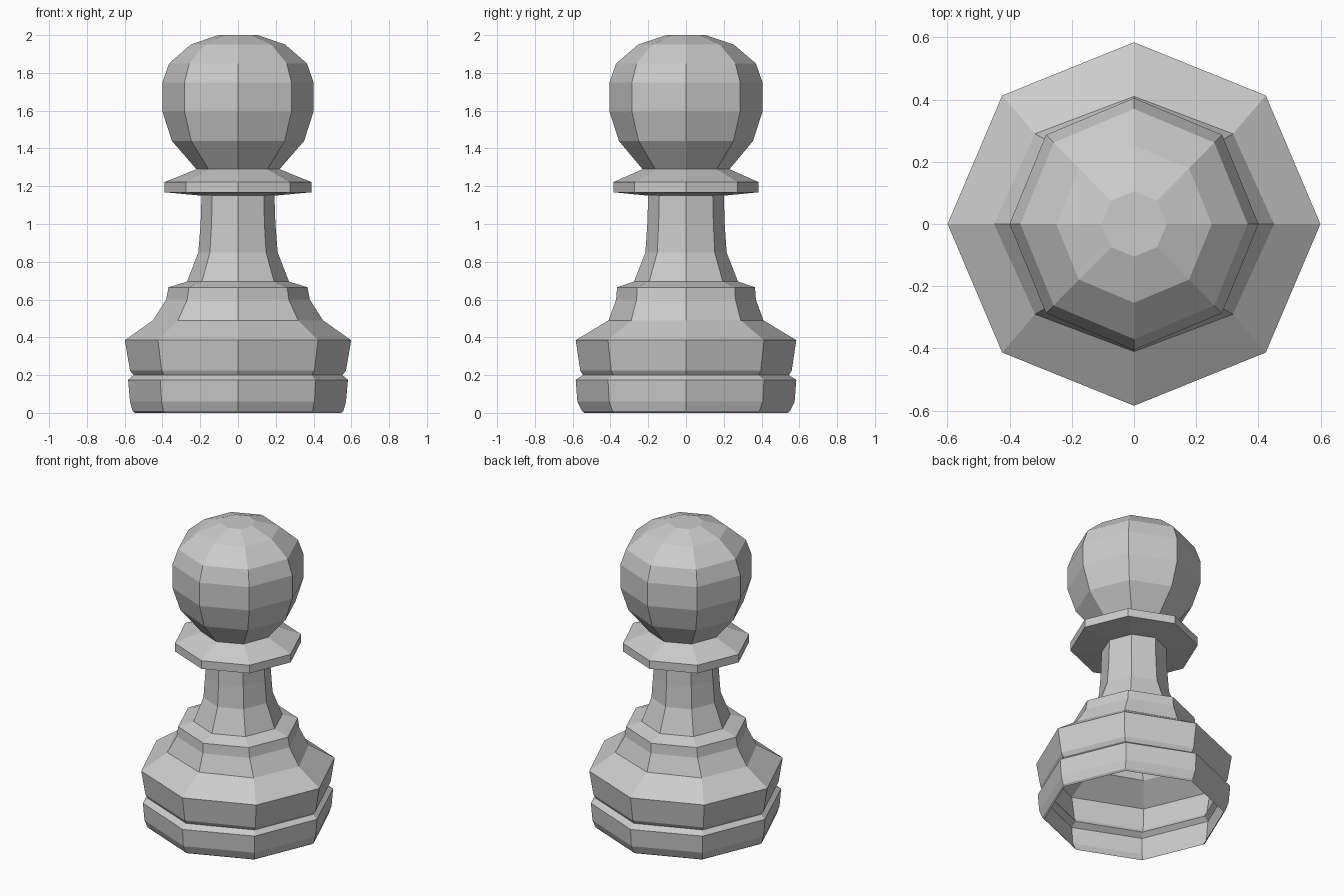
import bpy, bmesh
from math import cos, sin, tau

SIDES = 8

# Profile from the open foot to the crown: x radius, y radius, height
PROFILE = [
    # foot and groove
    (0.545, 0.54, 0.0), (0.558, 0.55, 0.01), (0.572, 0.575, 0.06),
    (0.582, 0.584, 0.175), (0.553, 0.545, 0.20),
    # flared base
    (0.572, 0.56, 0.225), (0.599, 0.584, 0.385), (0.45, 0.41, 0.49),
    (0.38, 0.37, 0.60), (0.368, 0.365, 0.665), (0.27, 0.275, 0.695),
    # neck
    (0.21, 0.215, 0.85), (0.198, 0.205, 1.0), (0.193, 0.20, 1.15),
    # collar
    (0.388, 0.384, 1.168), (0.388, 0.384, 1.222), (0.22, 0.23, 1.29),
    # round head
    (0.35, 0.355, 1.44), (0.40, 0.405, 1.595), (0.40, 0.405, 1.75),
    (0.365, 0.37, 1.85), (0.25, 0.253, 1.95), (0.105, 0.105, 2.0),
]


def lathe(name, profile):
    """Faceted turned body, open at the bottom and capped on top."""
    bm = bmesh.new()
    rings = [[bm.verts.new((rx * cos(tau * i / SIDES), ry * sin(tau * i / SIDES), z))
              for i in range(SIDES)] for rx, ry, z in profile]
    for low, high in zip(rings, rings[1:]):
        for i in range(SIDES):
            j = (i + 1) % SIDES
            bm.faces.new((low[i], low[j], high[j], high[i]))
    bm.faces.new(rings[-1])
    mesh = bpy.data.meshes.new(name)
    bm.to_mesh(mesh)
    bm.free()
    obj = bpy.data.objects.new(name, mesh)
    bpy.context.collection.objects.link(obj)
    return obj


lathe("pawn_body", PROFILE)
